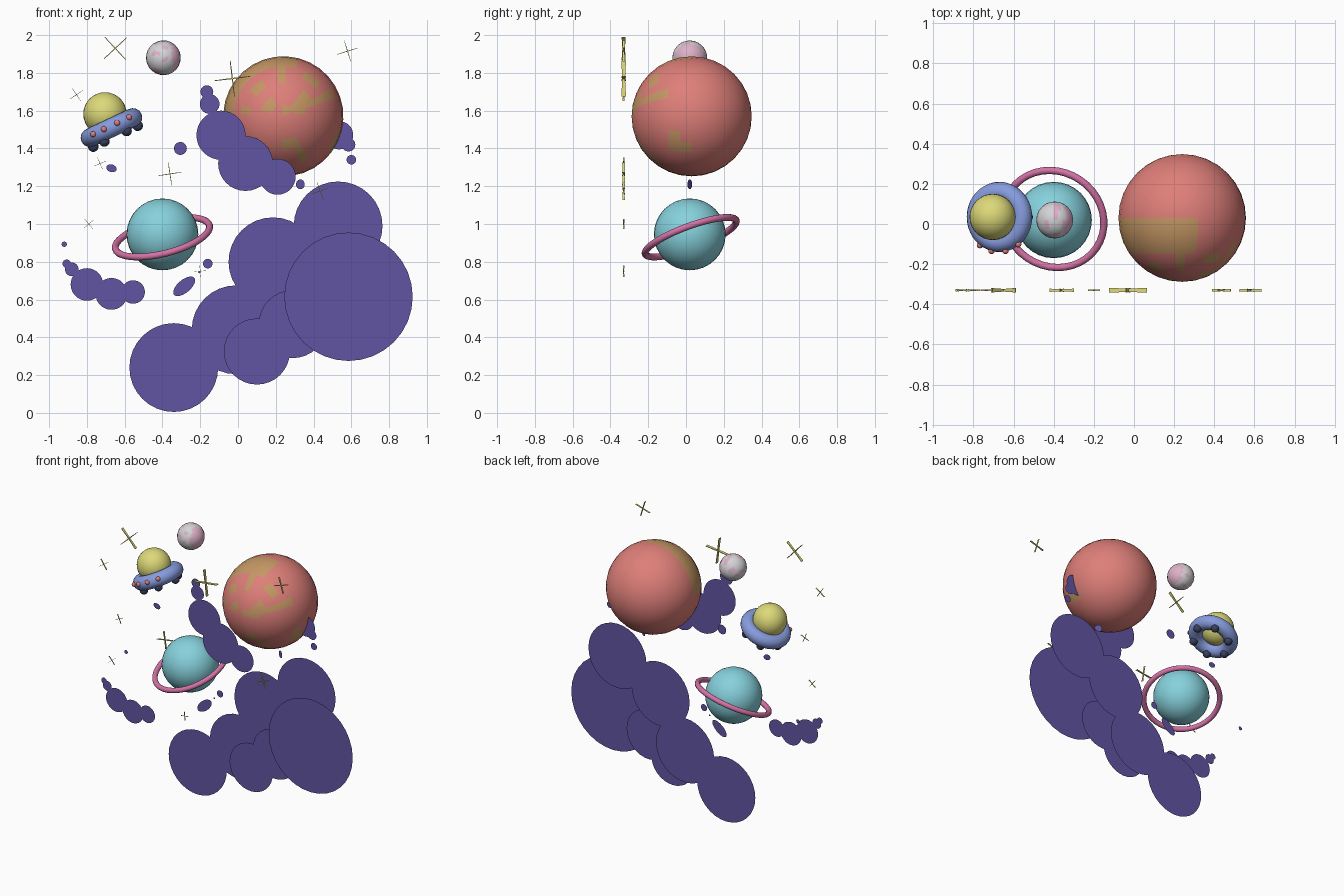
import bpy, bmesh, math
from mathutils import Vector, Matrix

cube = bpy.data.objects.get("Cube")
if cube:
    bpy.data.objects.remove(cube)


def material(name, *rgb):
    m = bpy.data.materials.new(name)
    m.use_nodes = True
    m.diffuse_color = (*rgb, 1)
    m.node_tree.nodes["Principled BSDF"].inputs["Base Color"].default_value = (*rgb, 1)
    return m


purple = material("cloud purple", .12, .09, .36)
red = material("planet red", .73, .21, .19)
tan = material("land tan", .56, .31, .13)
teal = material("planet teal", .24, .64, .72)
pink = material("ring pink", .66, .17, .38)
yellow = material("pale yellow", .72, .69, .19)
blue = material("saucer blue", .24, .33, .73)
grey = material("moon grey", .66, .65, .67)
rose = material("moon rose", .73, .44, .58)
navy = material("engine navy", .04, .05, .11)


def finish(name, bm, mats, matrix=Matrix(), smooth=True):
    mesh = bpy.data.meshes.new(name)
    bm.transform(matrix)
    bmesh.ops.recalc_face_normals(bm, faces=bm.faces)
    for f in bm.faces:
        f.smooth = smooth
    bm.to_mesh(mesh)
    bm.free()
    for m in mats:
        mesh.materials.append(m)
    ob = bpy.data.objects.new(name, mesh)
    bpy.context.collection.objects.link(ob)
    return ob


def ball(name, centre, radius, mats, segs=32, rule=None, tilt=Matrix()):
    bm = bmesh.new()
    bmesh.ops.create_uvsphere(bm, u_segments=segs, v_segments=segs // 2, radius=radius)
    bm.transform(tilt)
    for f in bm.faces:
        if rule and rule(f.calc_center_median().normalized()):
            f.material_index = 1
    return finish(name, bm, mats, Matrix.Translation(centre))


def torus(name, major, minor, mat, matrix):
    bm = bmesh.new()
    ring = bmesh.ops.create_circle(bm, segments=16, radius=minor,
                                   matrix=Matrix.Translation((major, 0, 0)) @ Matrix.Rotation(math.pi / 2, 4, "X"))
    bmesh.ops.spin(bm, geom=ring["verts"] + bm.edges[:], cent=(0, 0, 0), axis=(0, 0, 1),
                   angle=math.tau, steps=40, use_merge=True)
    bmesh.ops.remove_doubles(bm, verts=bm.verts, dist=.0001)
    return finish(name, bm, [mat], matrix)


def disc(name, x, y, z, rx, rz=None, roll=0, yaw=0):
    bm = bmesh.new()
    bmesh.ops.create_circle(bm, cap_ends=True, segments=32, radius=1)
    m = (Matrix.Translation((x, y, z)) @ Matrix.Rotation(yaw, 4, "Z") @ Matrix.Rotation(-roll, 4, "Y")
         @ Matrix.Diagonal((rx, 1, rz or rx, 1)) @ Matrix.Rotation(math.pi / 2, 4, "X"))
    return finish(name, bm, [purple], m, smooth=False)


# Red planet: tan land blocks on its front and along the upper left limb
LAND = [(-.48, .42), (-.36, .5), (.0, .72), (-.2, .16), (.08, .15), (.2, .12), (.38, .28), (.5, .22),
        (.1, -.42), (.22, -.5), (.28, -.62), (.78, .32), (.86, -.42), (-.62, .1), (.45, .6)]


def is_land(n):
    limb = math.hypot(n.x, n.z) > .87 and n.x < .2 and n.z > .05
    blocks = any(math.hypot(n.x - a, n.z - b) < .1 for a, b in LAND)
    return n.y < 0 and (limb or blocks)


lean = Matrix.Rotation(.45, 4, "Y") @ Matrix.Rotation(math.pi / 2, 4, "X")
ball("red_planet", (.24, .03, 1.57), .318, [red, tan], 32, is_land, lean)

# Moon: rose blocks
def is_rose(n):
    return n.x > .55 or math.sin(n.x * 6 + 1) * math.sin(n.z * 7 + n.y * 4) > .45


ball("moon", (-.395, .02, 1.88), .092, [grey, rose], 24, is_rose, lean)

# Ringed planet
ball("teal_planet", (-.4, .02, .945), .19, [teal])
tip = Vector((-.25, -.37, 1)).to_track_quat("Z", "Y").to_matrix().to_4x4()
torus("planet_ring", .257, .018, pink, Matrix.Translation((-.4, .025, .93)) @ tip)

# Flying saucer
craft = Matrix.Translation((-.67, .035, 1.51)) @ Matrix.Rotation(-.44, 4, "Y")
torus("saucer_hull", .125, .05, blue, craft)
ball("saucer_dome", craft @ Vector((0, 0, .08)), .115, [yellow])
for i in range(6):
    a = math.tau * i / 6
    ball("saucer_engine", craft @ Vector((.13 * math.cos(a), .13 * math.sin(a), -.05)), .028, [navy], 16)
for a in (-2.2, -1.8, -1.35, -.9):
    ball("saucer_light", craft @ Vector((.174 * math.cos(a), .174 * math.sin(a), .01)), .016, [red], 12)

# Big cloud bank
BANK = [(.585, .615, .34), (.1, .325, .175), (.29, .47, .18), (-.34, .24, .235),
        (-.01, .44, .235), (.185, .8, .235), (.53, .99, .235)]
for i, (x, z, r) in enumerate(BANK):
    disc("cloud_bank", x, .005 + .005 * i, z, r)

# Small clouds floating in front
FRONT = [(-.09, 1.47, .13), (.04, 1.32, .145), (.21, 1.25, .095), (-.15, 1.635, .052), (-.165, 1.7, .034),
         (-.8, .68, .086), (-.67, .63, .084), (-.555, .64, .062), (-.88, .76, .036), (-.907, .79, .022)]
for i, (x, z, r) in enumerate(FRONT):
    disc("front_cloud", x, -.26 + .002 * (i % 5), z, r)

# Cloud wisps on the middle plane
WISPS = [(.535, 1.47, .075), (.585, 1.42, .036), (.6, 1.34, .025), (-.305, 1.4, .034),
         (-.16, .79, .025), (-.205, .745, .006), (-.92, .893, .014)]
for x, z, r in WISPS:
    disc("cloud_wisp", x, .02, z, r)
disc("long_wisp", -.285, .02, .67, .07, .034, roll=.7)
disc("flat_wisp", -.67, .02, 1.295, .028, .02, roll=-.3)
disc("turned_wisp", .33, .02, 1.21, .026, yaw=-.5)

# Stars: two crossed thin blades, each flaring towards its ends
STARS = [(-.65, 1.93, .082, .75), (.58, 1.915, .058, .3), (-.03, 1.77, .095, .12), (-.855, 1.685, .042, .6),
         (-.73, 1.32, .034, .4), (-.36, 1.265, .062, .15), (.435, 1.175, .05, .35),
         (-.79, 1, .034, .7), (-.2, .75, .03, .1)]
for x, z, r, turn in STARS:
    bm = bmesh.new()
    for k in range(4):
        arm = bmesh.ops.create_cube(bm, size=1, matrix=Matrix.Translation((.5, 0, 0)))["verts"]
        for v in arm:
            outer = v.co.x > .5
            v.co.y *= .26 if outer else .16
            v.co.z *= .04 if outer else .07
        bmesh.ops.rotate(bm, verts=arm, matrix=Matrix.Rotation(k * math.pi / 2, 3, "Y"))
    finish("star", bm, [yellow], Matrix.Translation((x, -.33, z)) @ Matrix.Rotation(-turn, 4, "Y")
           @ Matrix.Scale(r, 4), smooth=False)
